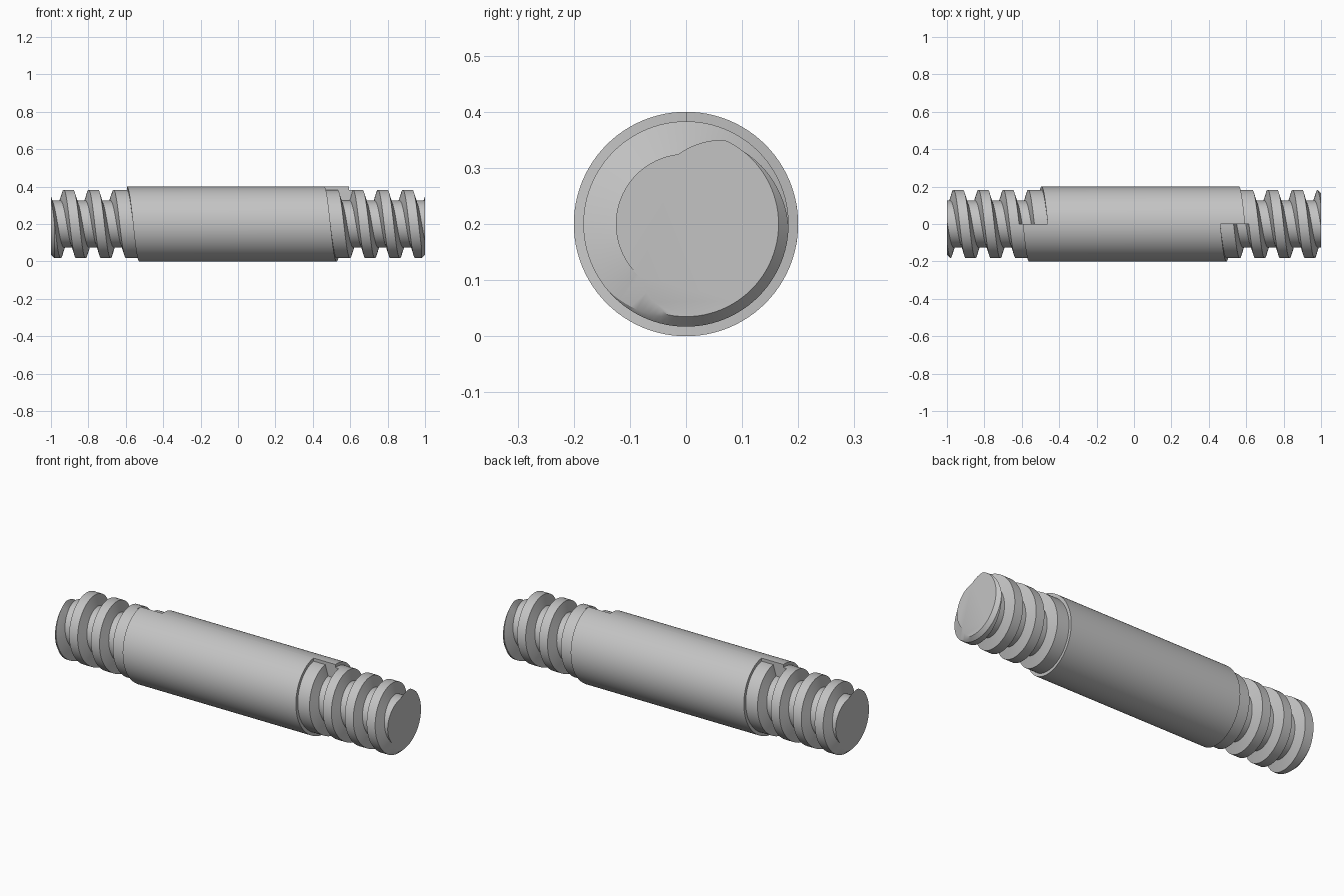
import bpy, bmesh, math
from mathutils import Matrix

cube = bpy.data.objects.get("Cube")
if cube:
    bpy.data.objects.remove(cube, do_unlink=True)

SIDES = 96
PITCH = 0.1333
SLEEVE_R, CREST_R, ROOT_R = 0.2, 0.183, 0.125
CREST_W, FLANK_W = 0.0515, 0.0165
SLEEVE_END, FIRST_CREST = 0.461, 0.481
TIP_R, CHAMFER_X = 0.165, 0.98
TURNS = 6


def outline(turn):
    """Lengthwise outline of one half, shifted along the helix."""
    shift = PITCH * turn
    pts = [(0, SLEEVE_R), (SLEEVE_END + shift, SLEEVE_R),
           (SLEEVE_END + shift, CREST_R)]
    for k in range(TURNS):
        a = FIRST_CREST + shift + k * PITCH
        b = a + CREST_W
        pts += [(a, CREST_R), (b, CREST_R), (b + FLANK_W, ROOT_R),
                (a + PITCH - FLANK_W, ROOT_R)]
    return pts


# Half rod: outline swept one turn, rising by one pitch
bm = bmesh.new()
columns = []
for i in range(SIDES + 1):
    ang = math.pi / 2 + 2 * math.pi * i / SIDES
    columns.append([bm.verts.new((x, r * math.cos(ang), r * math.sin(ang)))
                    for x, r in outline(i / SIDES)])
for c, d in zip(columns, columns[1:]):
    for j in range(len(c) - 1):
        bm.faces.new((c[j], c[j + 1], d[j + 1], d[j]))

# Step where the sleeve end meets itself after one turn
first, last = columns[0], columns[-1]
bm.faces.new(last[1:4] + first[6:0:-1])
bmesh.ops.remove_doubles(bm, verts=bm.verts[:], dist=1e-4)


def cut(x, clear):
    geom = bm.verts[:] + bm.edges[:] + bm.faces[:]
    return bmesh.ops.bisect_plane(bm, geom=geom, dist=1e-5, plane_co=(x, 0, 0),
                                  plane_no=(1, 0, 0), clear_outer=clear)


# Chamfered flat tip
cut(CHAMFER_X, False)
cut(1, True)
for v in bm.verts:
    if v.co.x > CHAMFER_X:
        r = math.hypot(v.co.y, v.co.z)
        limit = TIP_R + (1 - v.co.x) * (CREST_R - TIP_R) / (1 - CHAMFER_X)
        if r > limit:
            v.co.y *= limit / r
            v.co.z *= limit / r
bmesh.ops.remove_doubles(bm, verts=bm.verts[:], dist=1e-5)
rim = [e for e in bm.edges if e.is_boundary
       and all(v.co.x > 0.999 for v in e.verts)]
bmesh.ops.edgeloop_fill(bm, edges=rim)

# Other half: the same shape turned half way round
copy = bmesh.ops.duplicate(bm, geom=bm.verts[:] + bm.edges[:] + bm.faces[:])
bmesh.ops.rotate(bm, verts=[g for g in copy["geom"]
                            if isinstance(g, bmesh.types.BMVert)],
                 cent=(0, 0, 0), matrix=Matrix.Rotation(math.pi, 3, 'Z'))
bmesh.ops.remove_doubles(bm, verts=bm.verts[:], dist=1e-4)
bmesh.ops.recalc_face_normals(bm, faces=bm.faces[:])
bmesh.ops.translate(bm, verts=bm.verts[:], vec=(0, 0, SLEEVE_R))

mesh = bpy.data.meshes.new("threaded_rod")
bm.to_mesh(mesh)
bm.free()
rod = bpy.data.objects.new("threaded_rod", mesh)
bpy.context.collection.objects.link(rod)

# Plain grey metal
grey = bpy.data.materials.new("plain_grey")
grey.use_nodes = True
color = (0.55, 0.55, 0.55, 1)
grey.diffuse_color = color
grey.node_tree.nodes["Principled BSDF"].inputs["Base Color"].default_value = color
mesh.materials.append(grey)

bpy.ops.object.select_all(action='DESELECT')
rod.select_set(True)
bpy.context.view_layer.objects.active = rod
bpy.ops.object.shade_smooth_by_angle(angle=math.radians(30))
